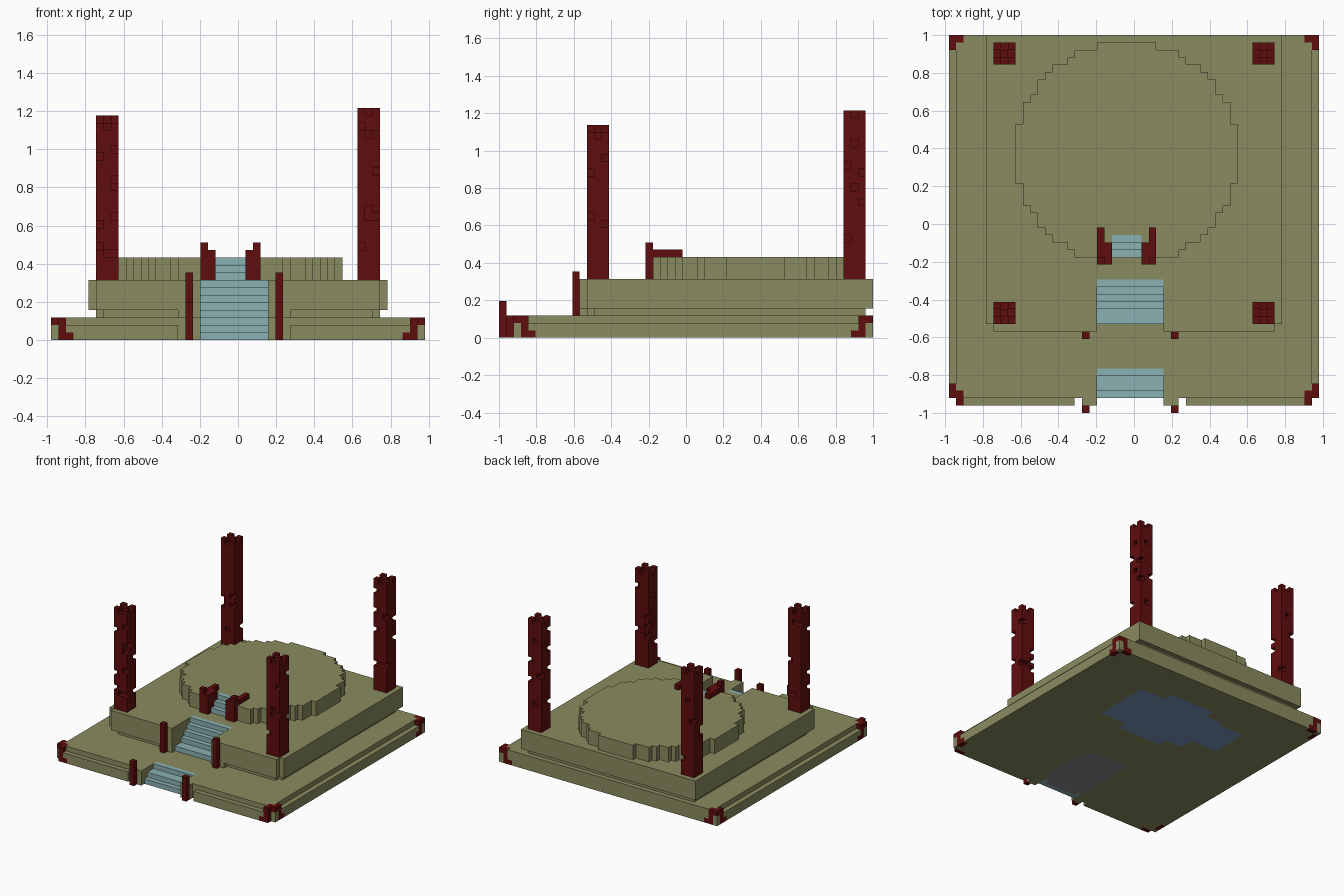
import bpy, bmesh, random
from mathutils import Vector

cube = bpy.data.objects.get("Cube")
if cube:
    bpy.data.objects.remove(cube)

random.seed(4)
V = 2 / 51                      # size of one block
ORIGIN = Vector((-25, -25.5, 0))


def material(name, rgb):
    m = bpy.data.materials.new(name)
    m.use_nodes = True
    m.diffuse_color = (*rgb, 1)
    m.node_tree.nodes["Principled BSDF"].inputs["Base Color"].default_value = (*rgb, 1)
    return m


OLIVE = material("olive stone", (0.255, 0.260, 0.115))
RED = material("dark red wood", (0.117, 0.004, 0.004))
PALE = material("pale blue steps", (0.258, 0.440, 0.445))
BLUE = material("slate blue", (0.19, 0.31, 0.50))
GREY = material("grey stone", (0.26, 0.25, 0.265))


def fill(*boxes):
    """Cells inside boxes given as (x0, y0, x1, y1, z0, z1) in blocks."""
    return {(x, y, z) for x0, y0, x1, y1, z0, z1 in boxes
            for x in range(x0, x1) for y in range(y0, y1) for z in range(z0, z1)}


def mirror(cells, width=50):
    return {(width - 1 - x, y, z) for x, y, z in cells}


def build(name, cells, mat):
    """Skin the outside of a set of cells and merge flat areas."""
    bm = bmesh.new()
    for c in cells:
        for axis in range(3):
            for side in (0, 1):
                n = list(c)
                n[axis] += 1 if side else -1
                if tuple(n) in cells:
                    continue
                a, b = (axis + 1) % 3, (axis + 2) % 3
                corners = []
                for da, db in ((0, 0), (1, 0), (1, 1), (0, 1)):
                    p = Vector(c)
                    p[axis] += side
                    p[a] += da
                    p[b] += db
                    corners.append(bm.verts.new((p + ORIGIN) * V))
                bm.faces.new(corners if side else corners[::-1])
    bmesh.ops.remove_doubles(bm, verts=bm.verts, dist=V * 0.01)
    bmesh.ops.dissolve_limit(bm, angle_limit=0.01, verts=bm.verts, edges=bm.edges)
    bmesh.ops.triangulate(bm, faces=[f for f in bm.faces if len(f.verts) > 4])
    me = bpy.data.meshes.new(name)
    bm.to_mesh(me)
    bm.free()
    me.materials.append(mat)
    ob = bpy.data.objects.new(name, me)
    bpy.context.collection.objects.link(ob)
    return ob


# Corner brackets: two legs with feet and a cap, around an olive corner block
front_bracket = fill((48, 1, 49, 2, 0, 3), (47, 1, 48, 2, 0, 1),
                     (49, 3, 50, 4, 0, 3), (49, 4, 50, 5, 0, 1),
                     (49, 2, 50, 3, 2, 3), (48, 2, 49, 3, 2, 3))
back_bracket = fill((49, 49, 50, 50, 0, 3), (49, 48, 50, 49, 0, 1),
                    (48, 50, 49, 51, 0, 3), (47, 50, 48, 51, 0, 1),
                    (49, 50, 50, 51, 2, 3))
brackets = {"front_bracket": front_bracket, "back_bracket": back_bracket}
all_brackets = set()
for name, cells in brackets.items():
    for side, part in (("left", cells), ("right", mirror(cells))):
        build(f"{name}_{side}", part, RED)
        all_brackets |= part

# Underside patches
pond_bed = fill((11, 33, 37, 41, 0, 1), (17, 30, 37, 42, 0, 1), (21, 28, 31, 44, 0, 1))
path_bed = fill((20, 4, 29, 17, 0, 1), (21, 3, 28, 18, 0, 1), (29, 6, 30, 15, 0, 1))
build("pond_bed", pond_bed, BLUE)
build("path_bed", path_bed, GREY)

# Lower platform with a low rim and an opening for the steps
lower = fill((1, 6, 49, 51, 0, 3), (1, 2, 20, 6, 0, 3), (29, 2, 49, 6, 0, 3),
             (1, 1, 17, 2, 0, 2), (32, 1, 49, 2, 0, 2),
             (0, 2, 1, 51, 0, 2), (49, 2, 50, 51, 0, 2),
             (18, 1, 20, 2, 0, 3), (29, 1, 31, 2, 0, 3))
build("lower_platform", lower - all_brackets - pond_bed - path_bed, OLIVE)

# Upper platform on a recessed neck
upper = fill((5, 18, 45, 51, 4, 8), (5, 12, 20, 18, 4, 8), (29, 12, 45, 18, 4, 8),
             (6, 11, 20, 12, 4, 8), (29, 11, 44, 12, 4, 8),
             (6, 18, 44, 50, 3, 4), (6, 13, 20, 18, 3, 4), (29, 13, 44, 18, 3, 4),
             (7, 12, 20, 13, 3, 4), (29, 12, 43, 13, 3, 4),
             (17, 11, 20, 12, 3, 4), (29, 11, 32, 12, 3, 4))
build("upper_platform", upper, OLIVE)

# Round dais, row by row, cut away for its steps
dais = set()
for y in range(21, 50):
    half = round((227 - (y + 0.5 - 35) ** 2) ** 0.5)
    dais |= fill((24 - half, y, 24 + half, y + 1, 8, 11))
dais -= fill((22, 21, 26, 24, 8, 11))


# Flights of steps: list of (start row, top height), then the end row
def steps(name, x0, x1, z0, treads, end, remove=frozenset()):
    cells = set()
    for (y, h), nxt in zip(treads, [t[0] for t in treads[1:]] + [end]):
        cells |= fill((x0, y, x1, nxt, z0, h))
    build(name, cells - remove, PALE)


steps("lower_steps", 20, 29, 0, [(2, 1), (3, 2), (5, 3)], 6, path_bed)
steps("upper_steps", 20, 29, 3, [(12, 4), (14, 5), (15, 6), (16, 7), (17, 8)], 18)
steps("dais_steps", 22, 26, 8, [(21, 9), (22, 10), (23, 11)], 24)

# Railings beside the dais steps, mirrored about the dais centre
railing = fill((20, 20, 21, 21, 8, 13), (21, 20, 22, 21, 8, 12),
               (21, 21, 22, 23, 8, 12), (20, 21, 21, 25, 11, 12))
build("dais_railing_right", railing, RED)
build("dais_railing_left", mirror(railing, 48), RED)
build("round_dais", dais - railing - mirror(railing, 48), OLIVE)

# Posts flanking the steps
for side, x in (("right", 18), ("left", 30)):
    build(f"lower_step_post_{side}", fill((x, 0, x + 1, 1, 0, 5)), RED)
    build(f"upper_step_post_{side}", fill((x, 10, x + 1, 11, 3, 9)), RED)

# Weathered pillars: blocks chipped off the outside, crown with gaps mid-side
for name, x, y, top in (("front_right_pillar", 6, 12, 29), ("front_left_pillar", 41, 12, 28),
                        ("back_right_pillar", 6, 47, 30), ("back_left_pillar", 41, 47, 31)):
    cells = fill((x, y, x + 3, y + 3, 8, top))
    for c in sorted(cells):
        dx, dy = c[0] - x - 1, c[1] - y - 1
        ring = abs(dx) + abs(dy)
        chipped = 10 < c[2] < top - 2 and random.random() < (0, 0.07, 0.13)[ring]
        if chipped or (ring == 1 and c[2] == top - 1):
            cells.discard(c)
    build(name, cells, RED)
